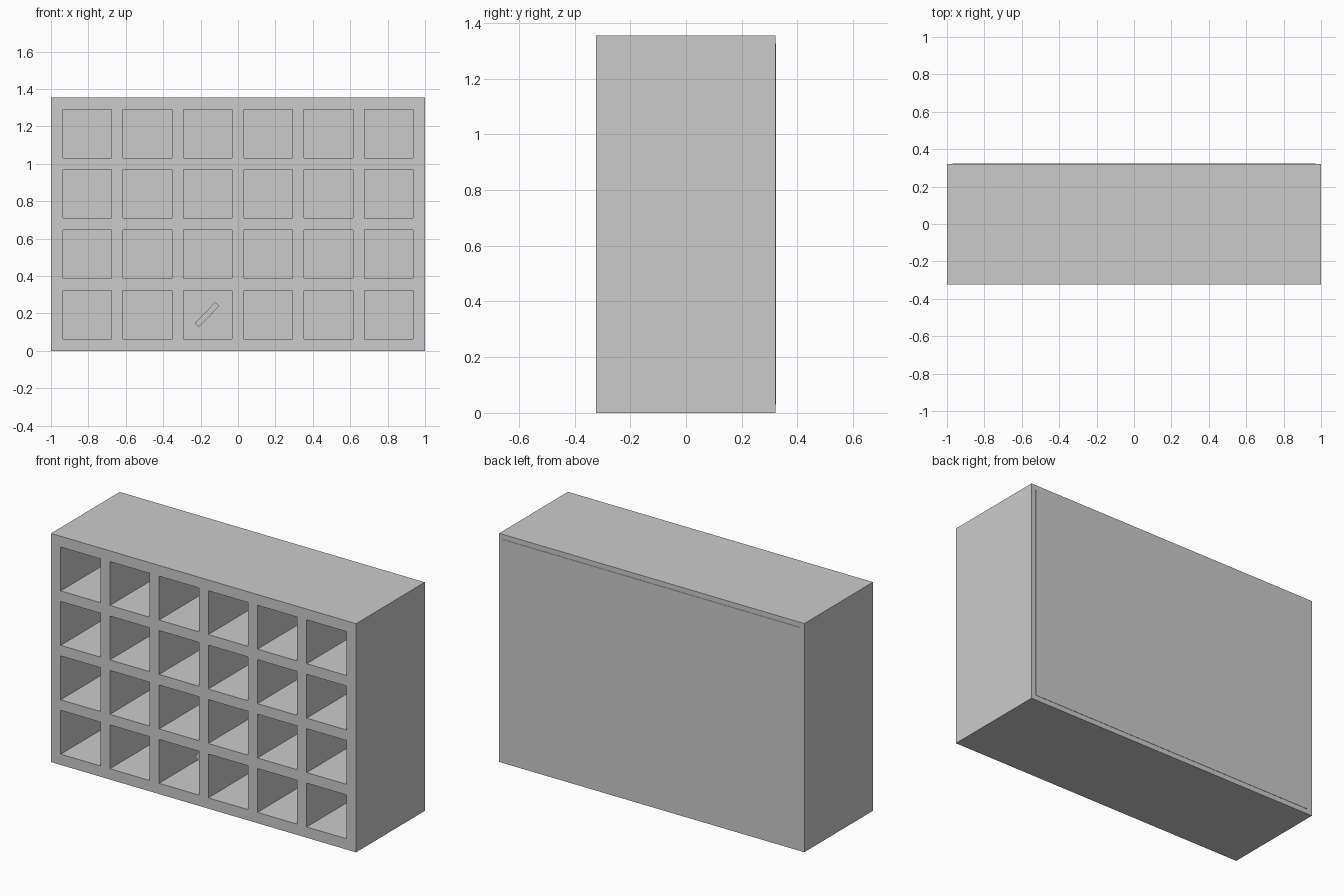
import bpy, bmesh, math
from mathutils import Matrix, Vector

if "Cube" in bpy.data.objects:
    bpy.data.objects.remove(bpy.data.objects["Cube"], do_unlink=True)

WIDTH, DEPTH, HEIGHT = 2.0, 0.645, 1.355
COLS, ROWS = 6, 4
CELL, PITCH = 0.26, 0.3225
BACK = 0.02

grey = bpy.data.materials.new("light_grey")
grey.use_nodes = True
grey.diffuse_color = (0.6, 0.6, 0.6, 1)
grey.node_tree.nodes["Principled BSDF"].inputs["Base Color"].default_value = (0.6, 0.6, 0.6, 1)


def finish(name, bm):
    bmesh.ops.recalc_face_normals(bm, faces=bm.faces)
    mesh = bpy.data.meshes.new(name)
    bm.to_mesh(mesh)
    bm.free()
    mesh.materials.append(grey)
    obj = bpy.data.objects.new(name, mesh)
    bpy.context.collection.objects.link(obj)
    return obj


def box(name, centre, size, tilt=0):
    bm = bmesh.new()
    bmesh.ops.create_cube(bm, size=1)
    bm.transform(Matrix.Translation(centre) @ Matrix.Rotation(tilt, 4, 'Y')
                 @ Matrix.Diagonal((*size, 1)))
    return finish(name, bm)


def cuts(count, start, end):
    """Lines across the front: outer edges and both sides of every opening."""
    mid = (start + end) / 2
    lines = [start]
    for i in range(count):
        c = mid + (i - (count - 1) / 2) * PITCH
        lines += [c - CELL / 2, c + CELL / 2]
    return lines + [end]


# Pigeonhole frame: a front grid with open cells, extruded to the full depth
xs, zs = cuts(COLS, -WIDTH / 2, WIDTH / 2), cuts(ROWS, 0, HEIGHT)
bm = bmesh.new()
grid = [[bm.verts.new((x, -DEPTH / 2, z)) for z in zs] for x in xs]
for i in range(len(xs) - 1):
    for j in range(len(zs) - 1):
        if i % 2 and j % 2:
            continue
        bm.faces.new((grid[i][j], grid[i + 1][j], grid[i + 1][j + 1], grid[i][j + 1]))
extruded = bmesh.ops.extrude_face_region(bm, geom=bm.faces[:], use_keep_orig=True)
moved = [g for g in extruded["geom"] if isinstance(g, bmesh.types.BMVert)]
bmesh.ops.translate(bm, verts=moved, vec=Vector((0, DEPTH - 0.002, 0)))
finish("shelf_frame", bm)

# Back panel, set in from the outer edges
box("back_panel", (0, DEPTH / 2 - BACK / 2, HEIGHT / 2),
    (WIDTH - 0.06, BACK, HEIGHT - 0.06))

# Small tilted bar inside one lower cell
box("tilted_bar", (-0.165, -0.06, 0.194), (0.157, 0.03, 0.03), -math.radians(46))
